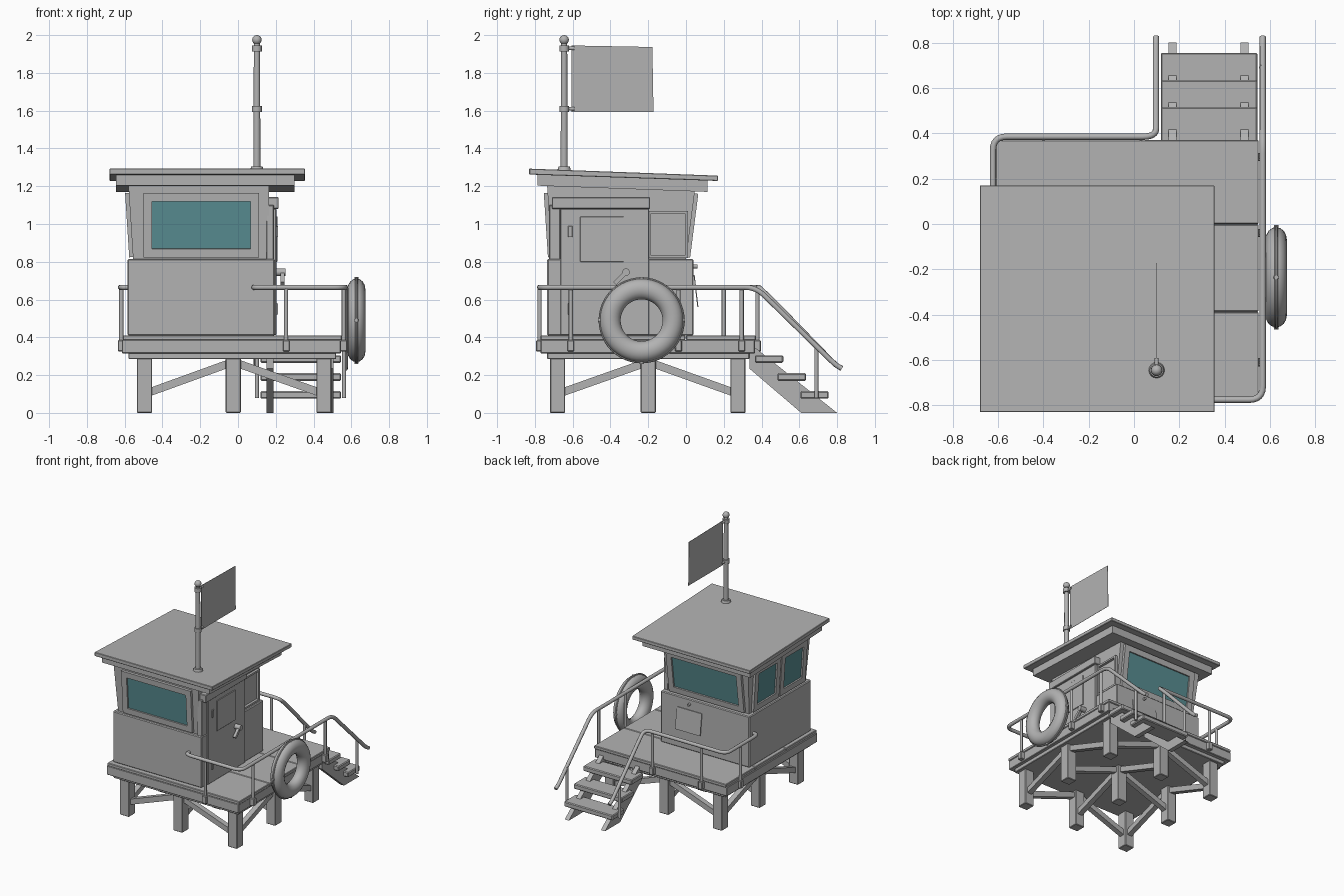
import bpy, bmesh, math
from mathutils import Vector, Matrix

cube = bpy.data.objects.get("Cube")
if cube:
    bpy.data.objects.remove(cube, do_unlink=True)


def material(name, rgb):
    m = bpy.data.materials.new(name)
    m.use_nodes = True
    m.diffuse_color = (*rgb, 1)
    m.node_tree.nodes["Principled BSDF"].inputs["Base Color"].default_value = (*rgb, 1)
    return m


GREY = material("plain grey", (0.45, 0.45, 0.45))
TEAL = material("teal glass", (0.1, 0.27, 0.29))


def add(name, bm, mat=GREY, bevel=0.0, smooth=False):
    bmesh.ops.recalc_face_normals(bm, faces=bm.faces)
    me = bpy.data.meshes.new(name)
    bm.to_mesh(me)
    bm.free()
    me.materials.append(mat)
    ob = bpy.data.objects.new(name, me)
    bpy.context.collection.objects.link(ob)
    if bevel:
        mod = ob.modifiers.new("soft_edges", "BEVEL")
        mod.width, mod.segments = bevel, 1
    if smooth:
        select(ob)
        bpy.ops.object.shade_smooth_by_angle(angle=math.radians(40))
    return ob


def select(ob):
    bpy.ops.object.select_all(action="DESELECT")
    ob.select_set(True)
    bpy.context.view_layer.objects.active = ob


def put_box(bm, lo, hi, frame=Matrix()):
    lo, hi = Vector(lo), Vector(hi)
    m = Matrix.Translation((lo + hi) / 2) @ Matrix.Diagonal((*(hi - lo), 1))
    bmesh.ops.create_cube(bm, size=1, matrix=frame @ m)


def box(name, lo, hi, bevel=0.004, mat=GREY):
    bm = bmesh.new()
    put_box(bm, lo, hi)
    return add(name, bm, mat, bevel)


def aim(a, b):
    a, b = Vector(a), Vector(b)
    return Matrix.Translation((a + b) / 2) @ (b - a).to_track_quat("Z", "Y").to_matrix().to_4x4()


def beam(name, a, b, w):
    bm = bmesh.new()
    h = (Vector(b) - Vector(a)).length / 2
    put_box(bm, (-w / 2, -w / 2, -h), (w / 2, w / 2, h), aim(a, b))
    return add(name, bm)


def rod(name, a, b, r, r2=None, sides=16):
    bm = bmesh.new()
    bmesh.ops.create_cone(bm, cap_ends=True, segments=sides, radius1=r, radius2=r2 or r,
                          depth=(Vector(b) - Vector(a)).length, matrix=aim(a, b))
    return add(name, bm, smooth=True)


def prism(name, profile, x0, x1, bevel=0.0):
    bm = bmesh.new()
    f = bm.faces.new([bm.verts.new((x0, y, z)) for y, z in profile])
    out = bmesh.ops.extrude_face_region(bm, geom=[f])["geom"]
    bmesh.ops.translate(bm, vec=(x1 - x0, 0, 0),
                        verts=[g for g in out if isinstance(g, bmesh.types.BMVert)])
    return add(name, bm, bevel=bevel)


def pipe(name, corners, r, fillet=0.06):
    pts = [Vector(c) for c in corners]
    path = [pts[0]]
    for p, q, s in zip(pts, pts[1:], pts[2:]):
        a = q + (p - q).normalized() * min(fillet, (p - q).length * 0.45)
        b = q + (s - q).normalized() * min(fillet, (s - q).length * 0.45)
        for i in range(7):
            t = i / 6
            path.append(a * (1 - t) ** 2 + q * 2 * t * (1 - t) + b * t ** 2)
    path.append(pts[-1])
    cu = bpy.data.curves.new(name, "CURVE")
    cu.dimensions, cu.bevel_depth, cu.bevel_resolution, cu.use_fill_caps = "3D", r, 3, True
    sp = cu.splines.new("POLY")
    sp.points.add(len(path) - 1)
    for sp_pt, co in zip(sp.points, path):
        sp_pt.co = (*co, 1)
    ob = bpy.data.objects.new(name, cu)
    bpy.context.collection.objects.link(ob)
    ob.data.materials.append(GREY)
    select(ob)
    bpy.ops.object.convert(target="MESH")
    bpy.ops.object.shade_smooth_by_angle(angle=math.radians(50))


def torus(name, centre, major, minor, squash=1.0, n=48, k=16):
    bm = bmesh.new()
    rings = []
    for i in range(n):
        a = math.tau * i / n
        ring = []
        for j in range(k):
            b = math.tau * j / k
            r = major + minor * math.cos(b)
            ring.append(bm.verts.new(Vector(centre) + Vector(
                (minor * squash * math.sin(b), r * math.cos(a), r * math.sin(a)))))
        rings.append(ring)
    for i in range(n):
        p, q = rings[i], rings[(i + 1) % n]
        for j in range(k):
            bm.faces.new((p[j], q[j], q[(j + 1) % k], p[(j + 1) % k]))
    add(name, bm, smooth=True)


def window(name, origin, u, v, w, h, border=0.045, glass=True):
    # frame bars and pane laid on a wall spanned by u (across) and v (up)
    u, v = Vector(u).normalized(), Vector(v).normalized()
    m = Matrix.Translation(origin) @ Matrix((u, v, u.cross(v))).transposed().to_4x4()
    bm = bmesh.new()
    for s in (-1, 1):
        xs = sorted((s * w / 2, s * (w / 2 - border)))
        put_box(bm, (xs[0], 0, -0.01), (xs[1], h, 0.02), m)
    for z in (0, h - border):
        put_box(bm, (border - w / 2, z, -0.01), (w / 2 - border, z + border, 0.02), m)
    add(name + "_frame", bm)
    if glass:
        bm = bmesh.new()
        put_box(bm, (border - w / 2, border, 0), (w / 2 - border, h - border, 0.008), m)
        add(name + "_glass", bm, TEAL)


# Stilts and diagonal braces
XS, YS = (-0.495, -0.025, 0.455), (-0.68, -0.2, 0.275)
for x in XS:
    for y in YS:
        box("stilt", (x - 0.04, y - 0.04, 0), (x + 0.04, y + 0.04, 0.29))
for end in (0, 2):
    for x in XS:
        beam("brace", (x, YS[end], 0.1), (x, YS[1], 0.27), 0.042)
    for y in YS:
        beam("brace", (XS[end], y, 0.1), (XS[1], y, 0.27), 0.042)

# Deck
box("deck_joists", (-0.58, -0.735, 0.285), (0.52, 0.335, 0.318))
box("deck_rim", (-0.615, -0.77, 0.315), (0.545, 0.365, 0.387))
for y0, y1 in ((-0.77, -0.388), (-0.385, -0.003), (0, 0.37)):
    box("deck_board", (-0.61, y0, 0.385), (0.55, y1, 0.41))

# Cabin: straight base, flared upper part
box("cabin_base", (-0.585, -0.735, 0.41), (0.195, 0.04, 0.815), 0.006)
bm = bmesh.new()
low = [bm.verts.new((x, y, 0.81)) for x, y in ((-0.555, -0.71), (0.165, -0.71), (0.165, 0), (-0.555, 0))]
top = [bm.verts.new((x, y, 1.2)) for x, y in ((-0.58, -0.735), (0.165, -0.735), (0.165, 0.05), (-0.58, 0.05))]
bm.faces.new(low)
bm.faces.new(top)
for i in range(4):
    j = (i + 1) % 4
    bm.faces.new((low[i], low[j], top[j], top[i]))
add("cabin_upper", bm)

# Windows
window("front_window", (-0.195, -0.711, 0.825), (1, 0, 0), (0, -0.025, 0.39), 0.61, 0.34)
window("back_window", (-0.195, 0.002, 0.825), (-1, 0, 0), (0, 0.05, 0.39), 0.66, 0.34)
for y in (-0.515, -0.185):
    window("side_window", (-0.556, y, 0.825), (0, -1, 0), (-0.025, 0, 0.39), 0.32, 0.34)
window("door_side_window", (0.165, -0.095, 0.82), (0, 1, 0), (0, 0, 1), 0.21, 0.25, 0.014, False)

# Door and its fittings
box("door_post", (0.15, -0.725, 0.41), (0.19, -0.665, 1.1))
box("door", (0.15, -0.665, 0.412), (0.203, -0.195, 1.08))
box("door_header", (0.15, -0.71, 1.08), (0.215, -0.19, 1.142))
box("door_panel", (0.2, -0.56, 0.8), (0.209, -0.33, 1.04), 0.002)
for z in (0.52, 0.93):
    box("hinge", (0.195, -0.625, z), (0.213, -0.602, z + 0.06), 0.002)
rod("handle_stem", (0.2, -0.318, 0.745), (0.252, -0.318, 0.745), 0.02)
beam("handle_lever", (0.235, -0.318, 0.745), (0.235, -0.378, 0.685), 0.022)

# Hanging board on the back wall
prism("notice_board", [(0.04, 0.73), (0.046, 0.73), (0.066, 0.56), (0.06, 0.56)], -0.17, 0.05)
rod("board_hook", (-0.06, 0.035, 0.775), (-0.06, 0.06, 0.775), 0.01)

# Sloped roof
prism("roof_frame", [(-0.785, 1.203), (-0.785, 1.264), (0.115, 1.232), (0.115, 1.17)], -0.645, 0.3)
prism("roof_slab", [(-0.83, 1.262), (-0.83, 1.293), (0.17, 1.256), (0.17, 1.228)], -0.68, 0.355, 0.003)

# Flagpole and flag
PX, PY = 0.1, -0.645
rod("pole_foot", (PX, PY, 1.275), (PX, PY, 1.305), 0.038, 0.03)
rod("flagpole", (PX, PY, 1.28), (PX, PY, 1.975), 0.019, 0.016)
for z in (1.61, 1.93):
    rod("pole_ring", (PX, PY, z - 0.016), (PX, PY, z + 0.016), 0.026)
    rod("flag_clip", (PX, PY, z), (PX, -0.59, z), 0.009)
bm = bmesh.new()
bmesh.ops.create_uvsphere(bm, u_segments=16, v_segments=10, radius=0.025,
                          matrix=Matrix.Translation((PX, PY, 1.975)))
add("pole_cap", bm, smooth=True)
prism("flag", [(-0.605, 1.592), (-0.605, 1.945), (-0.178, 1.937), (-0.172, 1.592)], PX - 0.001, PX + 0.001)

# Stairs
for x in (0.17, 0.487):
    prism("stringer", [(0.335, 0.37), (0.335, 0.235), (0.61, 0), (0.8, 0)], x - 0.018, x + 0.018)
for i in range(3):
    y, z = 0.365 + 0.12 * i, 0.265 - 0.095 * i
    box("tread", (0.118, y, z), (0.545, y + 0.15, z + 0.04), 0.006)

# Railings
RZ = 0.665
SLOPE_END = [(0.79, 0.255), (0.825, 0.235)]
pipe("back_rail", [(-0.57, -0.01, RZ), (-0.622, -0.01, RZ), (-0.622, 0.385, RZ), (0.097, 0.385, RZ),
                   (0.097, 0.46, 0.595)] + [(0.097, y, z) for y, z in SLOPE_END], 0.014)
pipe("front_rail", [(0.085, -0.72, RZ), (0.085, -0.775, RZ), (0.568, -0.775, RZ), (0.568, 0.37, RZ)]
     + [(0.568, y, z) for y, z in SLOPE_END], 0.014)
posts = [(-0.618, 0.2), (-0.4, 0.378), (0.03, 0.378), (0.255, -0.775)]
posts += [(0.56, y) for y in (-0.61, -0.04, 0.295)]
for x, y in posts:
    rod("rail_post", (x, y, 0.33), (x, y, RZ), 0.011)
    box("post_bracket", (x - 0.018, y - 0.018, 0.325), (x + 0.018, y + 0.018, 0.385))
for x in (0.1, 0.562):
    rod("stair_rail_post", (x, 0.69, 0.08), (x, 0.69, 0.36), 0.011)

# Life ring with its rope
RING = (0.627, -0.235, 0.49)
torus("life_ring", RING, 0.166, 0.055, 0.86)
torus("ring_rope", RING, 0.221, 0.007, 1.0, 48, 8)
for i in range(4):
    a = math.pi / 2 * i
    d = Vector((0, math.cos(a), math.sin(a)))
    rod("rope_knot", Vector(RING) + d * 0.205, Vector(RING) + d * 0.23, 0.014, 0.01, 10)
